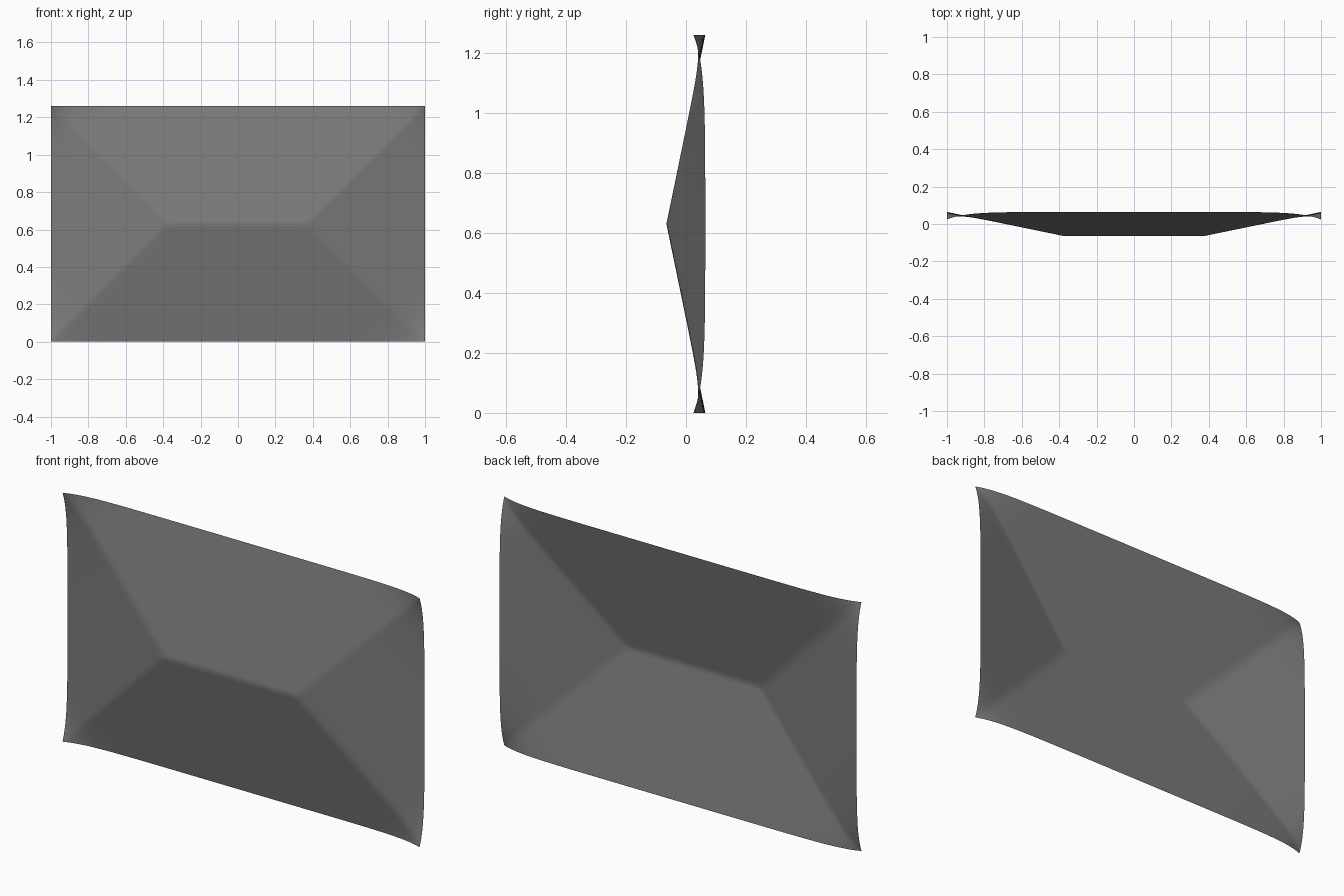
import bpy, bmesh
from math import exp

if "Cube" in bpy.data.objects:
    bpy.data.objects.remove(bpy.data.objects["Cube"])

W, H = 2.0, 1.26          # panel width and height
NX, NZ = 100, 64          # grid cells; a row lands on the centre ridge


def depth(x, z):
    """Shallow hipped relief whose corners curl to the front."""
    a, b = W / 2 - abs(x), min(z, H - z)
    return 0.0645 - 0.206 * min(a, b) - 0.040 * exp(-(a + b) / 0.1)


# Curved panel: single sheet, facing -y
bm = bmesh.new()
rows = []
for j in range(NZ + 1):
    z = H * j / NZ
    xs = [-W / 2 + W * i / NX for i in range(NX + 1)]
    rows.append([bm.verts.new((x, depth(x, z), z)) for x in xs])
for lo, hi in zip(rows, rows[1:]):
    for i in range(NX):
        bm.faces.new((lo[i], lo[i + 1], hi[i + 1]))
        bm.faces.new((lo[i], hi[i + 1], hi[i]))
for f in bm.faces:
    f.smooth = True

mesh = bpy.data.meshes.new("curved_panel")
bm.to_mesh(mesh)
bm.free()
panel = bpy.data.objects.new("curved_panel", mesh)
bpy.context.collection.objects.link(panel)

# Dark, slightly see-through finish
mat = bpy.data.materials.new("dark_grey")
mat.diffuse_color = (0.2, 0.2, 0.2, 0.9)
mat.use_nodes = True
mat.node_tree.nodes["Principled BSDF"].inputs["Base Color"].default_value = mat.diffuse_color
mesh.materials.append(mat)
